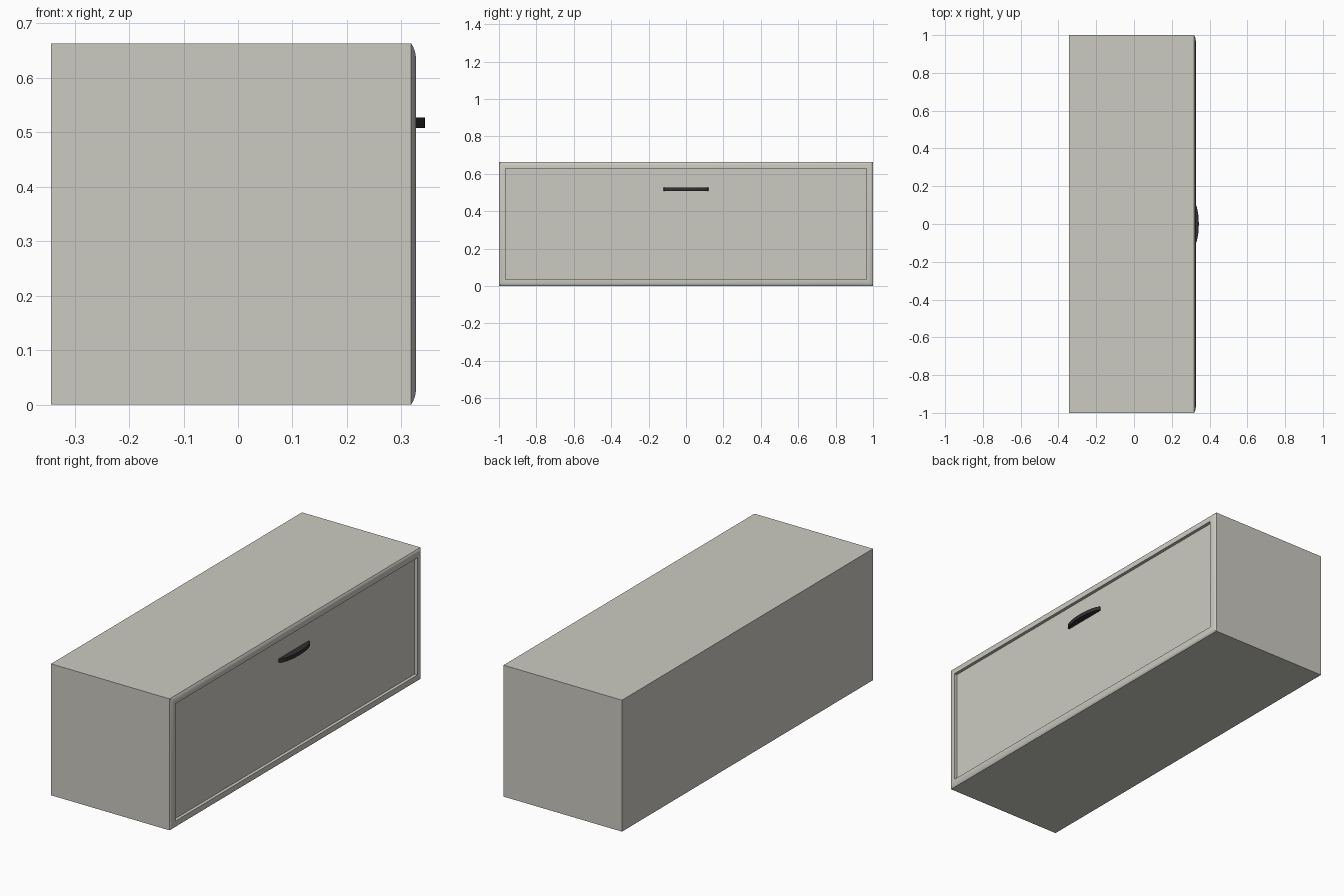
import bpy, bmesh, math

if "Cube" in bpy.data.objects:
    bpy.data.objects.remove(bpy.data.objects["Cube"])


def material(name, rgb):
    m = bpy.data.materials.new(name)
    m.diffuse_color = (*rgb, 1)
    m.use_nodes = True
    m.node_tree.nodes["Principled BSDF"].inputs["Base Color"].default_value = m.diffuse_color
    return m


def loft(name, rings, mat, cap_end=True):
    """Skin equal-length rings of points, closing the first and last ring."""
    bm = bmesh.new()
    loops = [[bm.verts.new(p) for p in ring] for ring in rings]
    n = len(loops[0])
    for a, b in zip(loops, loops[1:]):
        for i in range(n):
            j = (i + 1) % n
            bm.faces.new((a[i], a[j], b[j], b[i]))
    bm.faces.new(loops[0])
    if cap_end:
        bm.faces.new(loops[-1])
    bmesh.ops.recalc_face_normals(bm, faces=bm.faces)
    me = bpy.data.meshes.new(name)
    bm.to_mesh(me)
    bm.free()
    me.materials.append(mat)
    ob = bpy.data.objects.new(name, me)
    bpy.context.collection.objects.link(ob)
    bpy.ops.object.select_all(action='DESELECT')
    ob.select_set(True)
    bpy.context.view_layer.objects.active = ob
    bpy.ops.object.shade_smooth_by_angle(angle=math.radians(25))
    return ob


W, H = 1.0, 0.663           # half width, height
BACK, LIP, PANEL = -0.343, 0.327, 0.311


def rect(x, inset):
    y, lo, hi = W - inset, inset, H - inset
    return [(x, -y, lo), (x, y, lo), (x, y, hi), (x, -y, hi)]


paint = material("warm_grey", (0.60, 0.59, 0.535))
dark = material("dark_metal", (0.03, 0.03, 0.03))

# Cabinet box with rounded front lip and a recess for the drawer
profile = [(BACK, 0), (0.318, 0), (0.3215, 0.006), (0.3245, 0.013),
           (0.3263, 0.021), (LIP, 0.03), (LIP, 0.036), (PANEL, 0.036)]
loft("cabinet_body", [rect(x, i) for x, i in profile], paint, cap_end=False)

# Drawer front set back inside the lip
loft("drawer_front", [rect(PANEL - 0.008, 0.036), rect(PANEL, 0.036)], paint)

# Half-moon pull handle
N = 24
arc = [(PANEL + 0.032 * math.sin(math.pi * k / N), -0.12 * math.cos(math.pi * k / N))
       for k in range(N + 1)]
loft("drawer_handle", [[(x, y, z) for x, y in arc] for z in (0.508, 0.527)], dark)
